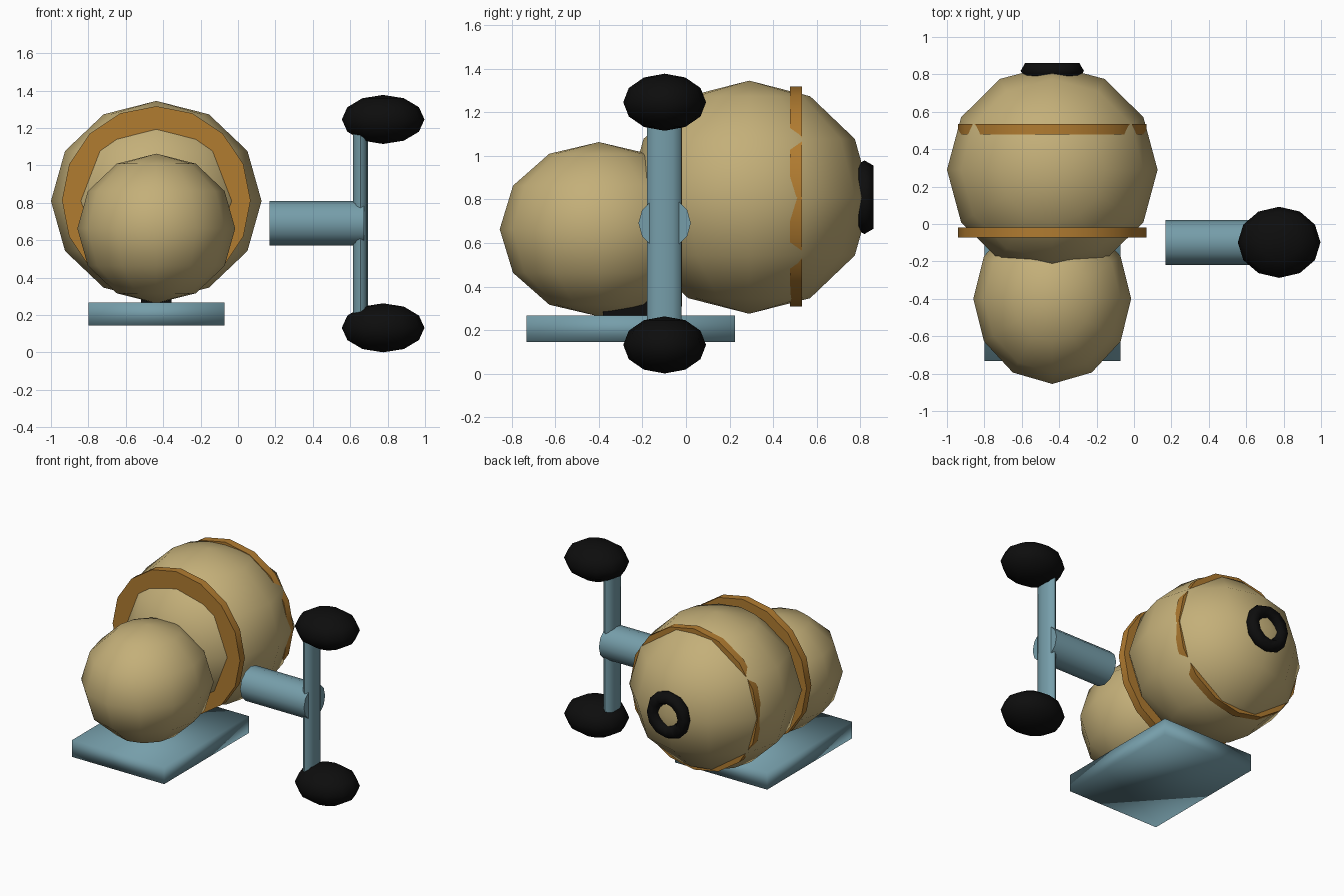
import bpy, math

if "Cube" in bpy.data.objects:
    bpy.data.objects.remove(bpy.data.objects["Cube"])


def material(name, rgb):
    m = bpy.data.materials.new(name)
    m.diffuse_color = (*rgb, 1.0)
    m.use_nodes = True
    m.node_tree.nodes["Principled BSDF"].inputs["Base Color"].default_value = m.diffuse_color
    return m


TAN = material("tan", (0.55, 0.43, 0.19))
BLUE = material("dusty blue", (0.18, 0.34, 0.40))
ORANGE = material("burnt orange", (0.44, 0.20, 0.03))
BLACK = material("black", (0.004, 0.004, 0.004))


def finish(name, mat, smooth=None):
    """Name and colour the active object; smooth is an angle in degrees or None."""
    ob = bpy.context.object
    ob.name = name
    ob.data.materials.append(mat)
    bpy.ops.object.transform_apply(location=False, rotation=True, scale=True)
    if smooth:
        bpy.ops.object.shade_smooth_by_angle(angle=math.radians(smooth))
    return ob


def ball(name, mat, centre, radii):
    bpy.ops.mesh.primitive_uv_sphere_add(segments=12, ring_count=6, radius=1, location=centre)
    bpy.context.object.scale = radii
    finish(name, mat, 60)


def cylinder(name, mat, centre, radii, depth, rot=(0, 0, 0), sides=12, smooth=40):
    bpy.ops.mesh.primitive_cylinder_add(vertices=sides, radius=1, depth=depth,
                                        location=centre, rotation=rot)
    bpy.context.object.scale = (*radii, 1)
    finish(name, mat, smooth)


def box(name, mat, lo, hi, smooth=None):
    bpy.ops.mesh.primitive_cube_add(size=1, location=[(a + b) / 2 for a, b in zip(lo, hi)])
    bpy.context.object.scale = [b - a for a, b in zip(lo, hi)]
    finish(name, mat, smooth)


Q = math.pi / 2
CX = -0.437

# Body: large rear ball and small front ball
ball("rear_body", TAN, (CX, 0.29, 0.81), (0.563, 0.56, 0.535))
ball("front_body", TAN, (CX, -0.40, 0.663), (0.422, 0.455, 0.40))

# Flat bands around the rear body
for name, y in (("front_band", -0.046), ("rear_band", 0.506)):
    cylinder(name, ORANGE, (CX, y, 0.813), (0.504, 0.504), 0.055,
             rot=(Q, 0, 0), sides=16, smooth=35)

# Small ring on the back end
bpy.ops.mesh.primitive_torus_add(major_segments=12, minor_segments=6, major_radius=0.122,
                                 minor_radius=0.047, location=(CX, 0.819, 0.81),
                                 rotation=(Q, 0, 0))
finish("back_ring", BLACK, 70)

# Base plate and the short block joining it to the body
box("base_plate", BLUE, (-0.80, -0.732, 0.145), (-0.072, 0.225, 0.266), smooth=100)
box("plate_mount", BLACK, (CX - 0.082, -0.38, 0.22), (CX + 0.082, -0.13, 0.42))

# Side arm, crossbar and the two end pads
cylinder("side_arm", BLUE, (0.422, -0.098, 0.691), (0.12, 0.12), 0.505, rot=(0, Q, 0))
cylinder("crossbar", BLUE, (0.654, -0.10, 0.69), (0.04, 0.08), 1.06)
for name, z in (("lower_pad", 0.132), ("upper_pad", 1.246)):
    ball(name, BLACK, (0.776, -0.098, z), (0.221, 0.19, 0.131))
